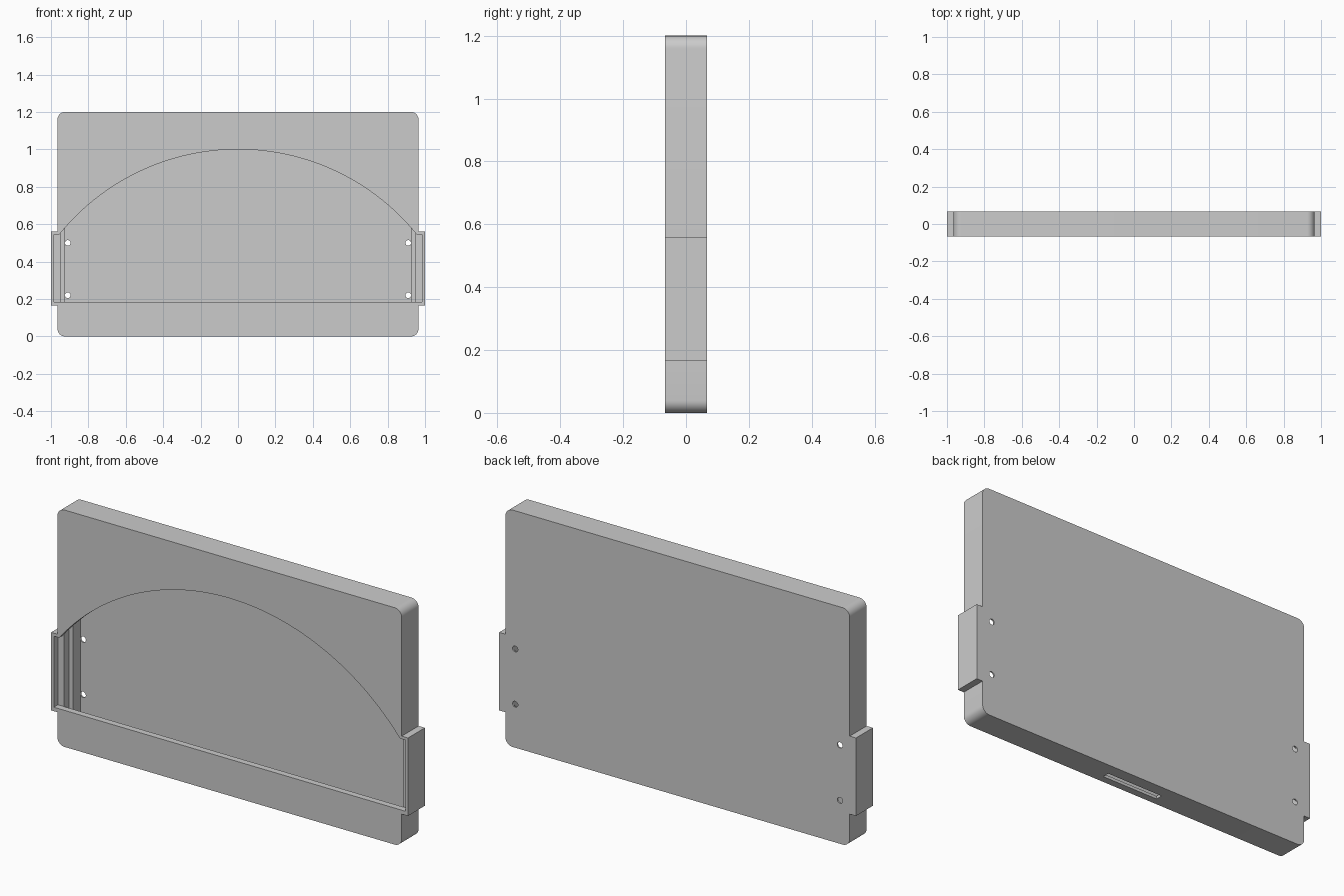
import bpy, bmesh
from math import sin, cos, pi, sqrt, radians

if "Cube" in bpy.data.objects:
    bpy.data.objects.remove(bpy.data.objects["Cube"])

HALF = 0.0675          # half thickness


def prism(name, pts, y0, y1):
    """Extrude an (x, z) outline from y0 to y1."""
    bm = bmesh.new()
    face = bm.faces.new([bm.verts.new((x, y0, z)) for x, z in pts])
    ext = bmesh.ops.extrude_face_region(bm, geom=[face])
    moved = [g for g in ext["geom"] if isinstance(g, bmesh.types.BMVert)]
    bmesh.ops.translate(bm, verts=moved, vec=(0, y1 - y0, 0))
    bmesh.ops.recalc_face_normals(bm, faces=bm.faces)
    me = bpy.data.meshes.new(name)
    bm.to_mesh(me)
    bm.free()
    ob = bpy.data.objects.new(name, me)
    bpy.context.collection.objects.link(ob)
    return ob


def arc(cx, cz, r, a0, n=8):
    return [(cx + r * cos(a0 + i / n * pi / 2), cz + r * sin(a0 + i / n * pi / 2))
            for i in range(n + 1)]


def mirrored(right):
    """Complete a right-half outline (bottom to top) with its left half."""
    return right + [(-x, z) for x, z in reversed(right)]


def rounded(w, z0, z1, r, side=()):
    """Rounded rectangle of half width w; side adds points on both edges."""
    return mirrored(arc(w - r, z0 + r, r, -pi / 2) + list(side)
                    + arc(w - r, z1 - r, r, 0))


def cut(target, cutter):
    cutter.hide_render = True
    mod = target.modifiers.new("cut", 'BOOLEAN')
    mod.operation = 'DIFFERENCE'
    mod.solver = 'EXACT'
    mod.object = cutter
    bpy.context.view_layer.objects.active = target
    bpy.ops.object.modifier_apply(modifier=mod.name)
    bpy.data.objects.remove(cutter)


# Case: rounded plate with a grip tab on each side
tab = [(0.965, 0.165), (1.0, 0.165), (1.0, 0.56), (0.965, 0.56)]
case = prism("wall_case", rounded(0.965, 0, 1.2, 0.04, tab), -HALF, HALF)

# Inner pocket for the panel, then the deeper narrower space behind it
cut(case, prism("panel_pocket", rounded(0.95, 0.015, 1.185, 0.025), -0.035, 0.002))
cut(case, prism("rear_pocket", rounded(0.925, 0.04, 1.16, 0.01), -0.01, 0.06))

# Front window: straight sides in the tabs, arched top
R = 1.23
xs = [0.955 * (1 - i / 32) for i in range(32)]
half = [(0.985, 0.185), (0.985, 0.545)] + [(x, 1.0 - R + sqrt(R * R - x * x)) for x in xs]
outline = half + [(0, 1.0)] + [(-x, z) for x, z in reversed(half)]
cut(case, prism("window", outline, -0.1, -0.03499))

# Cable slot through the bottom edge
slot = [(-0.16, -0.05), (0.16, -0.05), (0.16, 0.03), (-0.16, 0.03)]
cut(case, prism("cable_slot", slot, -0.03, 0.006))

# Four screw holes through the back
for x in (-0.91, 0.91):
    for z in (0.22, 0.5):
        ring = [(x + 0.015 * cos(i * pi / 12), z + 0.015 * sin(i * pi / 12))
                for i in range(24)]
        cut(case, prism("screw_hole", ring, 0.03, 0.1))

case.select_set(True)
bpy.context.view_layer.objects.active = case
bpy.ops.object.shade_smooth_by_angle(angle=radians(30))
